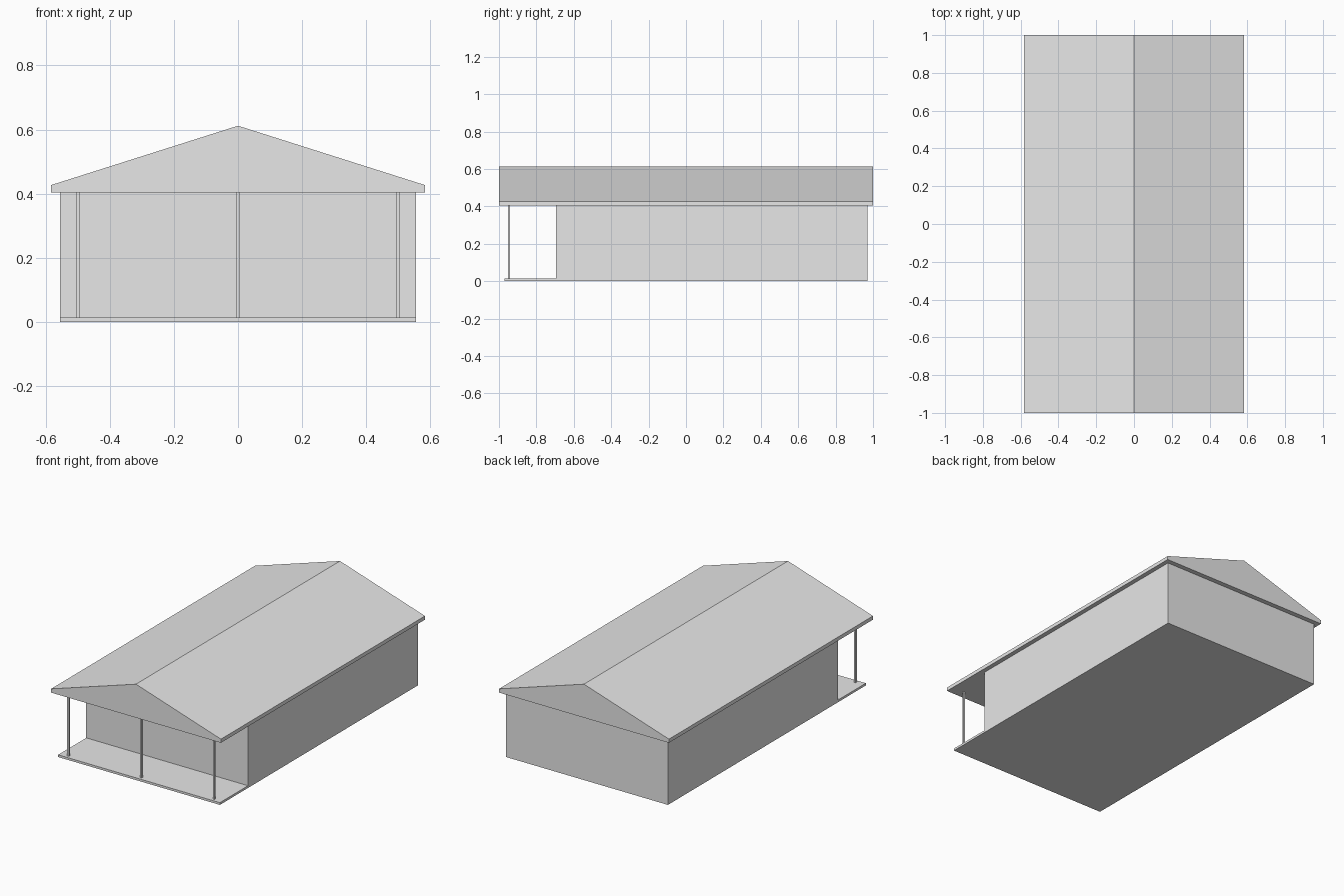
import bpy, bmesh
from mathutils import Vector

if "Cube" in bpy.data.objects:
    bpy.data.objects.remove(bpy.data.objects["Cube"])

grey = bpy.data.materials.new("light grey")
grey.diffuse_color = (0.8, 0.8, 0.8, 1)
grey.use_nodes = True
grey.node_tree.nodes["Principled BSDF"].inputs["Base Color"].default_value = grey.diffuse_color


def extrude_profile(name, points, direction):
    """Fill a closed profile and extrude it into a solid."""
    bm = bmesh.new()
    face = bm.faces.new([bm.verts.new(p) for p in points])
    out = bmesh.ops.extrude_face_region(bm, geom=[face])
    moved = [v for v in out["geom"] if isinstance(v, bmesh.types.BMVert)]
    bmesh.ops.translate(bm, verts=moved, vec=Vector(direction))
    bmesh.ops.recalc_face_normals(bm, faces=bm.faces)
    mesh = bpy.data.meshes.new(name)
    bm.to_mesh(mesh)
    bm.free()
    mesh.materials.append(grey)
    obj = bpy.data.objects.new(name, mesh)
    bpy.context.collection.objects.link(obj)
    return obj


HALF_W = 0.555     # half width of the house
EAVE_Z = 0.404     # underside of the roof
FLOOR_Z = 0.014    # porch floor top

# House body with the porch floor as one stepped side profile
side = [(-0.97, 0), (0.97, 0), (0.97, EAVE_Z), (-0.695, EAVE_Z),
        (-0.695, FLOOR_Z), (-0.97, FLOOR_Z)]
extrude_profile("house_body_and_porch_floor",
                [(-HALF_W, y, z) for y, z in side], (2 * HALF_W, 0, 0))

# Gable roof with a shallow vertical eave edge
gable = [(-0.583, EAVE_Z), (0.583, EAVE_Z), (0.583, 0.427),
         (0, 0.612), (-0.583, 0.427)]
extrude_profile("gable_roof", [(x, -1, z) for x, z in gable], (0, 2, 0))

# Three slim square porch posts
r = 0.006
for label, x in (("left", -0.5), ("middle", 0), ("right", 0.5)):
    square = [(x + sx * r, -0.947 + sy * r, FLOOR_Z)
              for sx, sy in ((-1, -1), (1, -1), (1, 1), (-1, 1))]
    extrude_profile(label + "_porch_post", square, (0, 0, EAVE_Z - FLOOR_Z))
